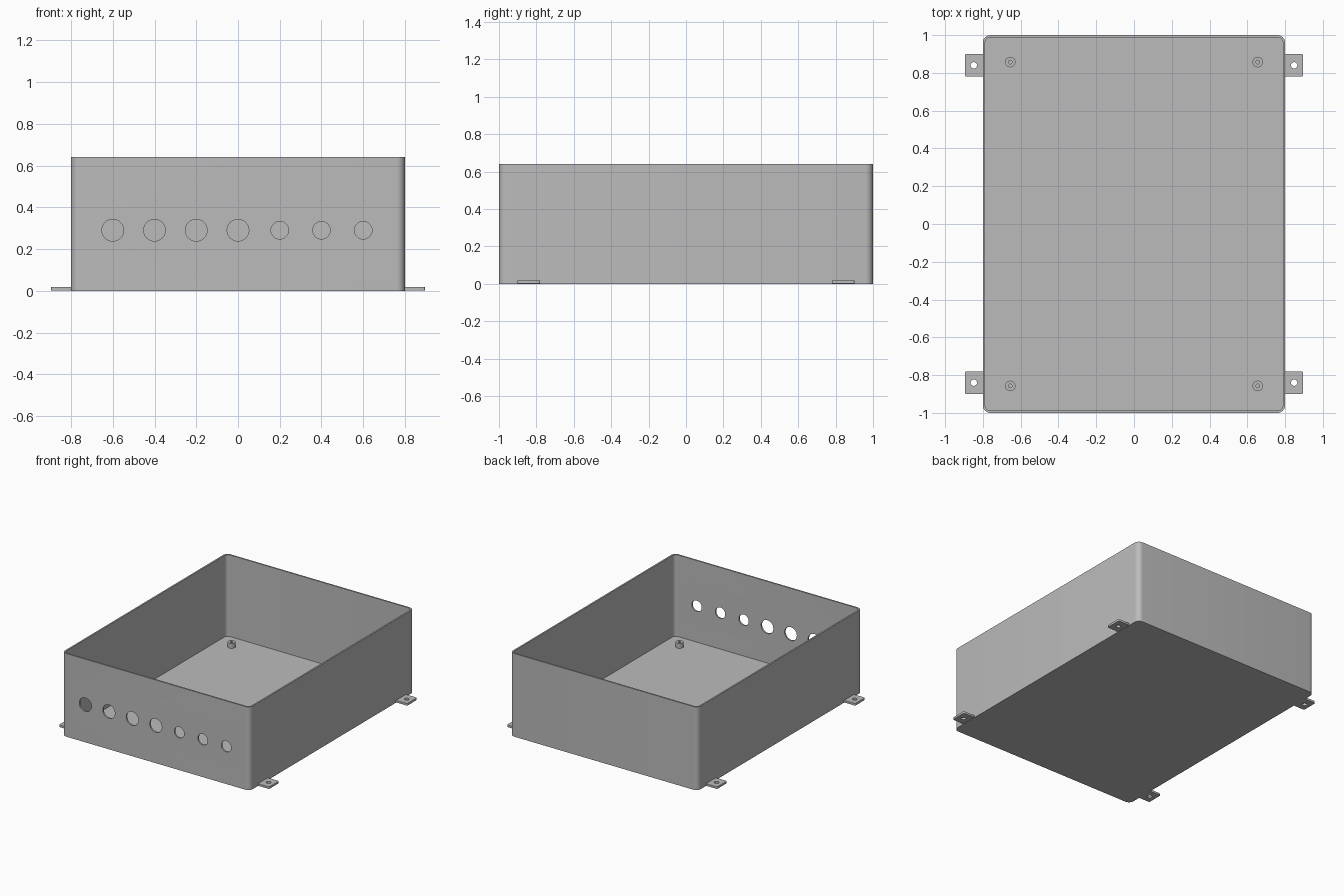
import bpy
import bmesh
from math import radians, pi, cos, sin

cube = bpy.data.objects.get("Cube")
if cube:
    bpy.data.objects.remove(cube, do_unlink=True)

grey = bpy.data.materials.new("grey")
grey.use_nodes = True
grey.diffuse_color = (0.5, 0.5, 0.5, 1)
grey.node_tree.nodes["Principled BSDF"].inputs["Base Color"].default_value = (0.5, 0.5, 0.5, 1)

WALL, HEIGHT, FLOOR = 0.012, 0.64, 0.012


def prism(name, points, z0, z1):
    """Extrude a flat outline from z0 to z1."""
    bm = bmesh.new()
    face = bm.faces.new([bm.verts.new((x, y, z0)) for x, y in points])
    ext = bmesh.ops.extrude_face_region(bm, geom=[face])
    verts = [v for v in ext["geom"] if isinstance(v, bmesh.types.BMVert)]
    bmesh.ops.translate(bm, verts=verts, vec=(0, 0, z1 - z0))
    bmesh.ops.recalc_face_normals(bm, faces=bm.faces)
    mesh = bpy.data.meshes.new(name)
    bm.to_mesh(mesh)
    bm.free()
    mesh.materials.append(grey)
    obj = bpy.data.objects.new(name, mesh)
    bpy.context.collection.objects.link(obj)
    return obj


def rounded(cx, cy, hx, hy, r, steps=8):
    """Rounded rectangle outline."""
    pts = []
    for i, (sx, sy) in enumerate([(1, 1), (-1, 1), (-1, -1), (1, -1)]):
        for k in range(steps + 1):
            a = (i + k / steps) * pi / 2
            pts.append((cx + sx * (hx - r) + r * cos(a), cy + sy * (hy - r) + r * sin(a)))
    return pts


def circle(cx, cy, r, n=32):
    return [(cx + r * cos(2 * pi * k / n), cy + r * sin(2 * pi * k / n)) for k in range(n)]


def cut(obj, cutter):
    """Subtract the cutter, then discard it."""
    mod = obj.modifiers.new("cut", "BOOLEAN")
    mod.operation, mod.solver, mod.object = "DIFFERENCE", "EXACT", cutter
    bpy.context.view_layer.objects.active = obj
    bpy.ops.object.modifier_apply(modifier=mod.name)
    bpy.data.objects.remove(cutter, do_unlink=True)


def smooth(obj):
    bpy.ops.object.select_all(action="DESELECT")
    obj.select_set(True)
    bpy.context.view_layer.objects.active = obj
    bpy.ops.object.shade_smooth_by_angle(angle=radians(30))


# Open tray with rounded vertical corners
box = prism("enclosure_box", rounded(0, 0, 0.8, 1, 0.04), 0, HEIGHT)
cut(box, prism("cavity", rounded(0, 0, 0.8 - WALL, 1 - WALL, 0.04 - WALL), FLOOR, HEIGHT + 0.1))

# Row of cable holes in the front wall: four large, three small
for i in range(7):
    hole = prism("cable_hole", circle(0, 0, 0.052 if i < 4 else 0.042), -0.05, 0.05)
    hole.rotation_euler.x = pi / 2
    hole.location = (-0.6 + 0.2 * i, -1, 0.29)
    cut(box, hole)
smooth(box)

# Mounting tabs and inner standoffs at the four corners
for sx, side in ((-1, "right"), (1, "left")):
    for sy, end in ((-1, "front"), (1, "back")):
        tab = prism(f"mounting_tab_{end}_{side}",
                    rounded(sx * 0.845, sy * 0.84, 0.05, 0.06, 0.008, 4), 0.002, 0.018)
        cut(tab, prism("screw_hole", circle(sx * 0.848, sy * 0.84, 0.017, 24), -0.1, 0.1))
        smooth(tab)
        post = prism(f"standoff_{end}_{side}", circle(sx * 0.655, sy * 0.857, 0.028, 16),
                     FLOOR - 0.002, 0.05)
        cut(post, prism("post_hole", circle(sx * 0.655, sy * 0.857, 0.01, 12), FLOOR + 0.001, 0.1))
        smooth(post)
